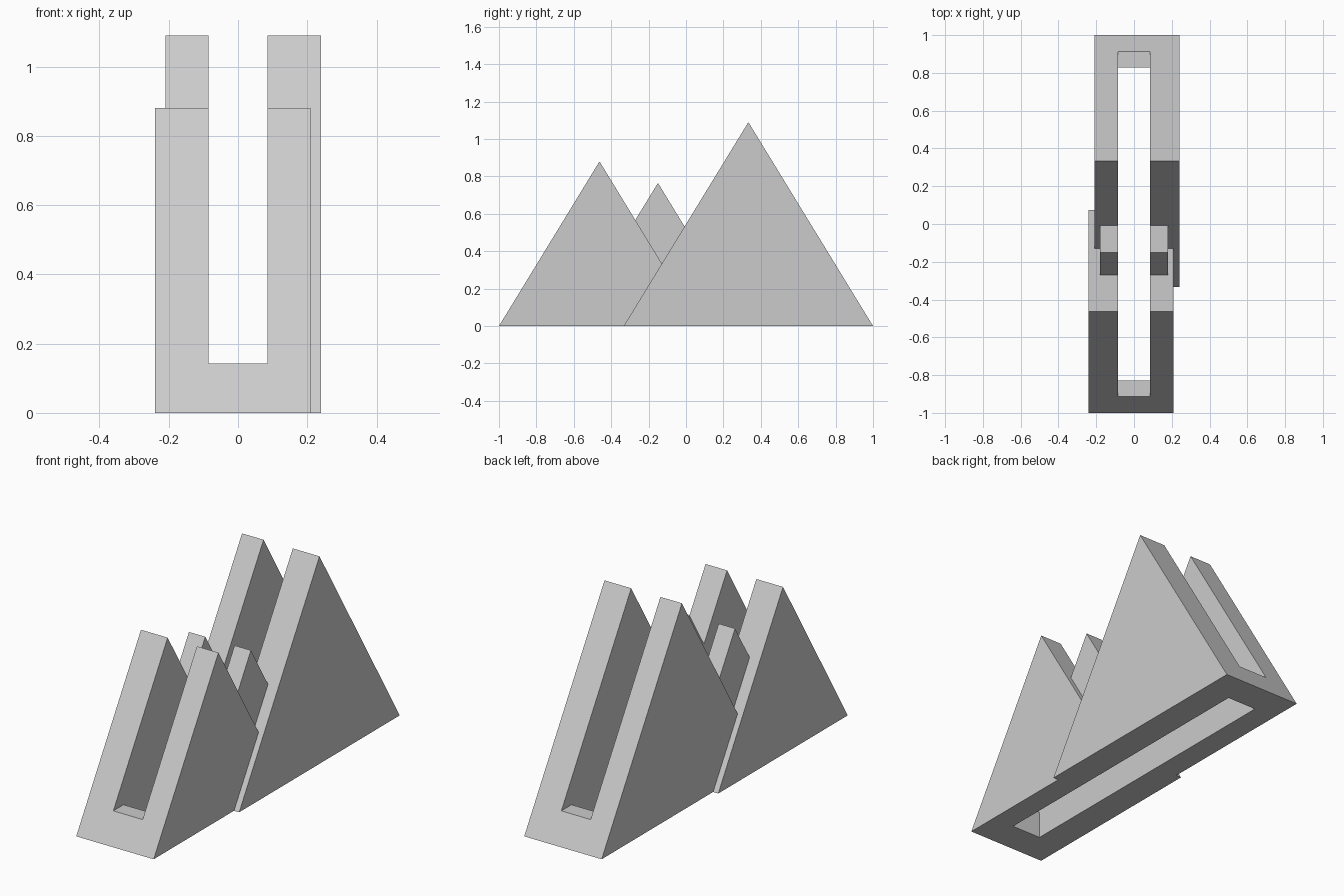
import bpy

cube = bpy.data.objects.get("Cube")
if cube:
    bpy.data.objects.remove(cube, do_unlink=True)

grey = bpy.data.materials.new("plain_grey")
grey.use_nodes = True
COLOUR = (0.6, 0.6, 0.6, 1)
grey.diffuse_color = COLOUR
grey.node_tree.nodes["Principled BSDF"].inputs["Base Color"].default_value = COLOUR


def prism(name, x0, x1, profile):
    """Extrude a (y, z) profile from x0 to x1."""
    n = len(profile)
    verts = [(x, y, z) for x in (x0, x1) for y, z in profile]
    faces = [tuple(reversed(range(n))), tuple(range(n, 2 * n))]
    faces += [(i, (i + 1) % n, n + (i + 1) % n, n + i) for i in range(n)]
    mesh = bpy.data.meshes.new(name)
    mesh.from_pydata(verts, [], faces)
    mesh.materials.append(grey)
    obj = bpy.data.objects.new(name, mesh)
    bpy.context.collection.objects.link(obj)
    return obj


def peak(name, x0, x1, y0, y1, height):
    return prism(name, x0, x1, [(y0, 0), (y1, 0), ((y0 + y1) / 2, height)])


def slot(name, y, z0, z1):
    return prism(name, -0.085, 0.085, [(-y, z0), (y, z0), (y, z1), (-y, z1)])


def combine(target, other, operation):
    """Apply a boolean and remove the helper solid."""
    other.hide_render = True
    mod = target.modifiers.new(operation.lower(), "BOOLEAN")
    mod.operation = operation
    mod.solver = "EXACT"
    mod.object = other
    bpy.context.view_layer.objects.active = target
    bpy.ops.object.modifier_apply(modifier=mod.name)
    bpy.data.objects.remove(other, do_unlink=True)


# Three overlapping triangular ridges
stand = peak("ridge_stand", -0.21, 0.24, -0.333, 1, 1.09)
combine(stand, peak("front_ridge", -0.24, 0.21, -1, 0.075, 0.88), "UNION")
combine(stand, peak("middle_ridge", -0.18, 0.18, -0.617, 0.317, 0.765), "UNION")

# Open slot above the end ledges, and a shorter hole through the base
combine(stand, slot("upper_slot", 1.2, 0.142, 2), "DIFFERENCE")
combine(stand, slot("base_hole", 0.828, -0.1, 0.3), "DIFFERENCE")
